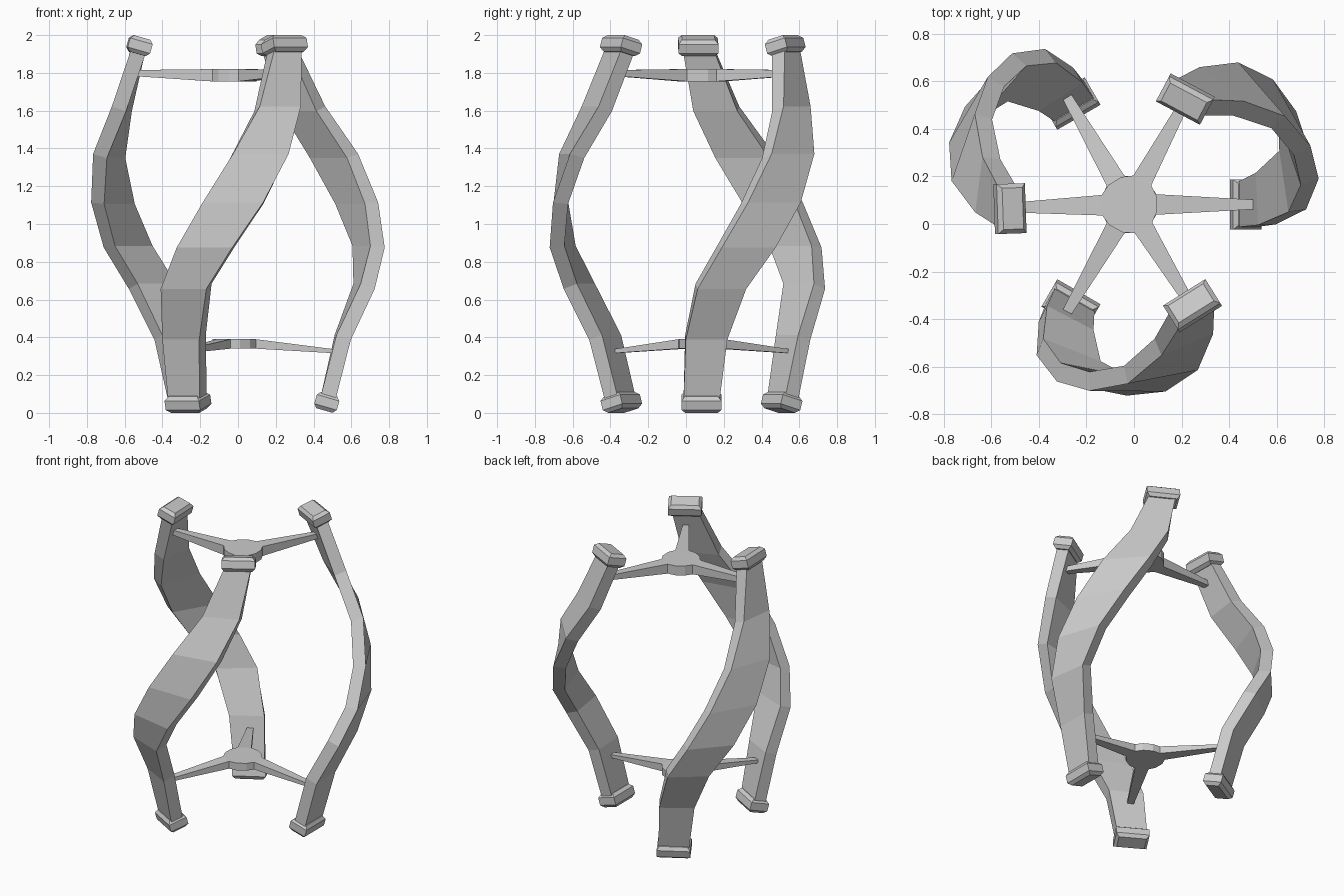
import bpy, bmesh
from math import sin, cos, radians
from mathutils import Vector

if "Cube" in bpy.data.objects:
    bpy.data.objects.remove(bpy.data.objects["Cube"])

CX, CY = -0.02, 0.082          # axis of the three-fold frame


def frame(deg):
    a = radians(deg)
    return Vector((cos(a), sin(a), 0)), Vector((-sin(a), cos(a), 0))


def finish(name, bm):
    bmesh.ops.recalc_face_normals(bm, faces=bm.faces)
    me = bpy.data.meshes.new(name)
    bm.to_mesh(me)
    bm.free()
    ob = bpy.data.objects.new(name, me)
    bpy.context.collection.objects.link(ob)
    return ob


def loft(bm, rings):
    rows = [[bm.verts.new(p) for p in r] for r in rings]
    n = len(rows[0])
    for a, b in zip(rows, rows[1:]):
        for i in range(n):
            j = (i + 1) % n
            bm.faces.new((a[i], a[j], b[j], b[i]))
    bm.faces.new(rows[0][::-1])
    bm.faces.new(rows[-1])


# blade stations: height, centre radius, turn angle, width
STATIONS = [(0.07, 0.495, 0, 0.19), (0.40, 0.575, 2.5, 0.22),
            (0.67, 0.695, 8.5, 0.26), (0.88, 0.75, 18.5, 0.30),
            (1.11, 0.745, 29.5, 0.32), (1.36, 0.70, 41, 0.30),
            (1.61, 0.60, 52.5, 0.235), (1.93, 0.505, 62, 0.165)]
THICK = 0.08
AXIS = Vector((CX, CY, 0))


def blade(name, base):
    rings = []
    for i, (z, r, turn, w) in enumerate(STATIONS):
        lo, hi = STATIONS[max(i - 1, 0)], STATIONS[min(i + 1, len(STATIONS) - 1)]
        rad, tan = frame(base + turn)
        d = Vector((hi[1] - lo[1], hi[0] - lo[0])).normalized()
        across = (rad * d.y - Vector((0, 0, d.x))) * THICK / 2
        c = AXIS + rad * r + Vector((0, 0, z))
        side = tan * w / 2
        rings.append([c - across - side, c + across - side,
                      c + across + side, c - across + side])
    bm = bmesh.new()
    loft(bm, rings)
    finish(name, bm)


# chamfered end block, leaning with the blade
def end_block(name, deg, r, z, lean, width):
    rad, tan = frame(deg)
    t = radians(lean)
    u = rad * cos(t) - Vector((0, 0, sin(t)))
    v = rad * sin(t) + Vector((0, 0, cos(t)))
    c = AXIS + rad * r + Vector((0, 0, z))
    rings = []
    for h, inset in ((-0.045, 0.018), (-0.025, 0), (0.025, 0), (0.045, 0.018)):
        a, b = 0.062 - inset, width / 2 - inset
        rings.append([c + u * (a * p) + tan * (b * q) + v * h
                      for p, q in ((-1, -1), (1, -1), (1, 1), (-1, 1))])
    bm = bmesh.new()
    loft(bm, rings)
    finish(name, bm)


# three-armed brace: hub and tapering arms as one outline
def spider(name, start, tip_r, hub_z, tip_z):
    low, high = [], []

    def add(deg, r, s, zs):
        rad, tan = frame(deg)
        p = AXIS + rad * r + tan * s
        low.append(p + Vector((0, 0, zs[0])))
        high.append(p + Vector((0, 0, zs[1])))

    for k in range(3):
        d = start + 120 * k
        add(d, 0.115, -0.043, hub_z)
        add(d, tip_r, -0.019, tip_z)
        add(d, tip_r, 0.019, tip_z)
        add(d, 0.115, 0.043, hub_z)
        add(d + 45, 0.12, 0, hub_z)
        add(d + 75, 0.12, 0, hub_z)
    bm = bmesh.new()
    lo = [bm.verts.new(p) for p in low]
    hi = [bm.verts.new(p) for p in high]
    n = len(lo)
    for i in range(n):
        j = (i + 1) % n
        bm.faces.new((lo[i], lo[j], hi[j], hi[i]))
    for ring in (lo, hi):
        for k in range(3):
            bm.faces.new(ring[6 * k:6 * k + 4])
        bm.faces.new([ring[6 * k + m] for k in range(3) for m in (0, 3, 4, 5)])
    finish(name, bm)


for k in range(3):
    base = 120 * k
    blade(f"blade_{k + 1}", base)
    end_block(f"foot_{k + 1}", base, 0.49, 0.056, 16, 0.21)
    end_block(f"top_cap_{k + 1}", base + 62, 0.502, 1.944, -16, 0.21)

spider("lower_brace", 0, 0.545, (0.34, 0.39), (0.315, 0.335))
spider("upper_brace", 61.5, 0.52, (1.755, 1.82), (1.782, 1.815))
